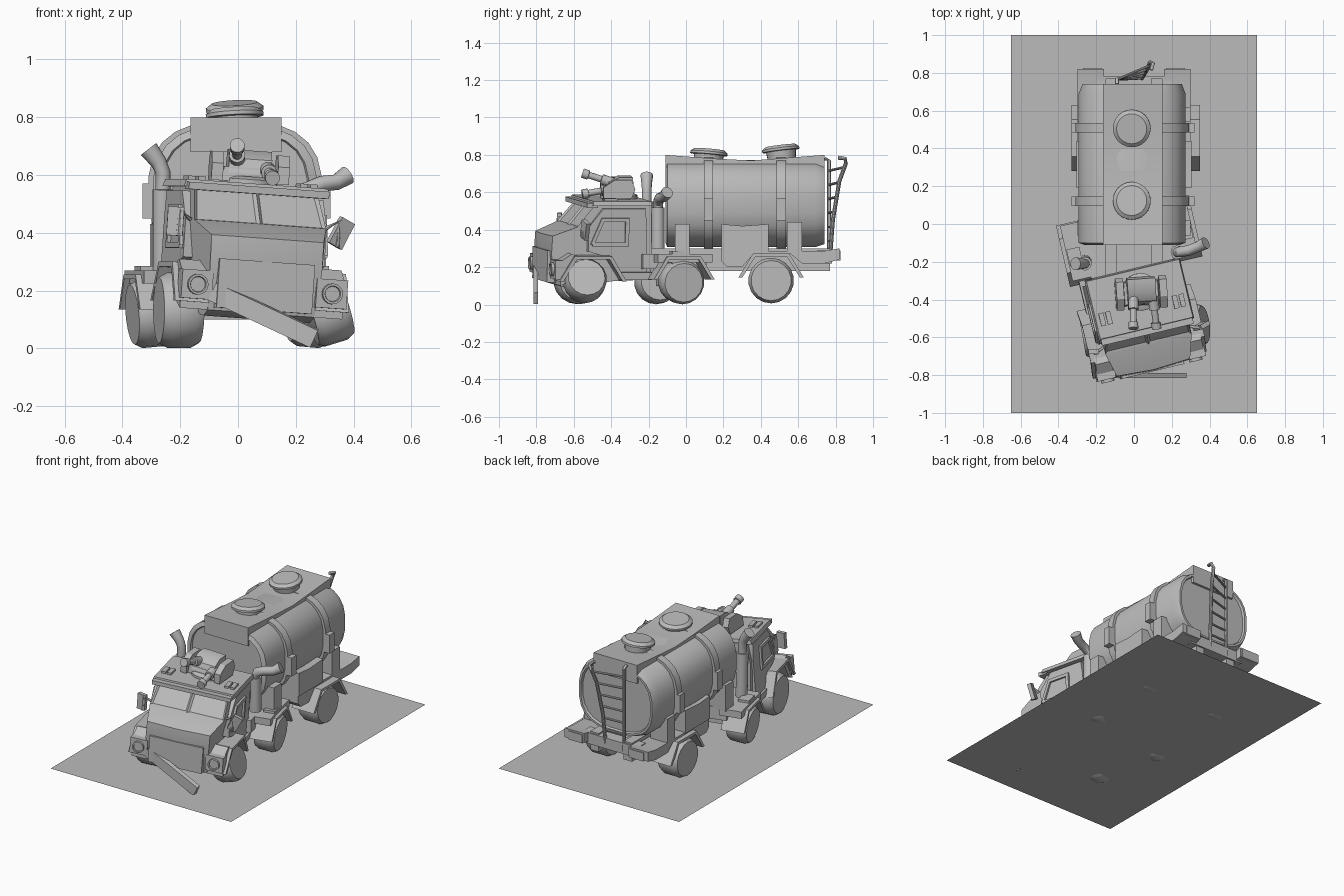
import bpy, bmesh, math
from mathutils import Matrix, Vector

if "Cube" in bpy.data.objects:
    bpy.data.objects.remove(bpy.data.objects["Cube"])

T, R, rad = Matrix.Translation, Matrix.Rotation, math.radians
I = Matrix.Identity(4)
grey = bpy.data.materials.new("plain_grey")
grey.diffuse_color = (0.5, 0.5, 0.5, 1)
grey.use_nodes = True
grey.node_tree.nodes["Principled BSDF"].inputs["Base Color"].default_value = grey.diffuse_color


def finish(name, bm, M=I):
    bmesh.ops.recalc_face_normals(bm, faces=bm.faces)
    bm.transform(M)
    me = bpy.data.meshes.new(name)
    bm.to_mesh(me)
    bm.free()
    me.materials.append(grey)
    ob = bpy.data.objects.new(name, me)
    bpy.context.collection.objects.link(ob)
    return ob


def box(name, lo, hi, M=I, top=1.0):
    """Box between two corners; top scales the upper face."""
    bm = bmesh.new()
    bmesh.ops.create_cube(bm, size=1)
    c = [(a + b) / 2 for a, b in zip(lo, hi)]
    s = [b - a for a, b in zip(lo, hi)]
    for v in bm.verts:
        k = top if v.co.z > 0 else 1
        v.co = Vector((c[0] + v.co.x * s[0] * k, c[1] + v.co.y * s[1] * k, c[2] + v.co.z * s[2]))
    return finish(name, bm, M)


def loft(name, rings, M=I, edit=None):
    """Solid skinned through equal-length closed rings."""
    bm = bmesh.new()
    vs = [[bm.verts.new(p) for p in r] for r in rings]
    n = len(rings[0])
    for a, b in zip(vs, vs[1:]):
        for i in range(n):
            bm.faces.new((a[i], a[(i + 1) % n], b[(i + 1) % n], b[i]))
    bm.faces.new(vs[0])
    bm.faces.new(vs[-1])
    bmesh.ops.recalc_face_normals(bm, faces=bm.faces)
    if edit:
        edit(bm)
    return finish(name, bm, M)


def prism(name, profile, x0, x1, M=I):
    return loft(name, [[(x, y, z) for y, z in profile] for x in (x0, x1)], M)


def lathe(name, prof, n=24, M=I):
    """Solid of revolution round z from (radius, z) pairs."""
    return loft(name, [[(r * math.cos(2 * math.pi * i / n), r * math.sin(2 * math.pi * i / n), z)
                        for i in range(n)] for r, z in prof], M)


def tube(name, pts, r, M=I, n=10):
    """Bent pipe; r may be one radius or one per point."""
    pts = [Vector(p) for p in pts]
    rs = r if isinstance(r, (list, tuple)) else [r] * len(pts)
    rings, side = [], None
    for i, p in enumerate(pts):
        d = (pts[min(i + 1, len(pts) - 1)] - pts[max(i - 1, 0)]).normalized()
        if side is None:
            side = d.orthogonal()
        side = (side - d * side.dot(d)).normalized()
        up = d.cross(side)
        rings.append([p + rs[i] * (math.cos(2 * math.pi * k / n) * side + math.sin(2 * math.pi * k / n) * up)
                      for k in range(n)])
    return loft(name, rings, M)


def wheel(name, c, r, w, yaw=0, camber=0):
    M = T(c) @ R(rad(yaw), 4, 'Z') @ R(rad(camber), 4, 'Y') @ R(rad(90), 4, 'Y')
    h = w / 2
    lathe(name, [(r * .72, -h), (r * .88, -h), (r, -h * .6), (r, h * .6), (r * .88, h), (r * .72, h)], 18, M)


def fender(name, r, x0, x1, M):
    """Angular mudguard over a wheel centred on M."""
    out = [(-1.3, .1), (-.72, 1.05), (.72, 1.05), (1.3, .1)]
    prof = [(a * r, b * r) for a, b in out] + [(a * r * .88, b * r * .88 if b > .5 else b * r) for a, b in out[::-1]]
    prism(name, prof, x0, x1, M)


# flat base sheet
bm = bmesh.new()
bmesh.ops.create_grid(bm, x_segments=1, y_segments=1, size=1)
finish("base_sheet", bm, T((0, 0, .01)) @ Matrix.Diagonal((.65, 1, 1, 1)))

# tank body and straps
def section(y, k, n=24, e=.75):
    out = []
    for i in range(n):
        a = 2 * math.pi * (i + .5) / n
        c, s = math.cos(a), math.sin(a)
        out.append((-.01 + k * .285 * math.copysign(abs(c) ** e, c), y, .54 + k * .235 * math.copysign(abs(s) ** e, s)))
    return out

loft("tank", [section(-.10, .88), section(-.11, .9), section(-.1, 1), section(.69, 1), section(.74, .93),
              section(.74, .88), section(.725, .86)])
for y in (.12, .51):
    loft("tank_strap", [section(y - .025, 1.06), section(y + .025, 1.06)])
    for s in (-1, 1):
        box("strap_buckle", (s * .3 - .03, y - .025, .45), (s * .3 + .02, y + .025, .57))

# walkway on top, gently sagging in the middle
prism("top_walkway", [(-.11, .68), (-.11, .8), (.15, .78), (.35, .77), (.55, .785), (.74, .8), (.74, .68)], -.165, .15)
for y, tilt, z in ((.12, -5, .78), (.51, 7, .80)):
    lathe("hatch", [(.075, -.03), (.08, .02), (.1, .022), (.1, .035), (.08, .05)], 24,
          T((-.01, y, z)) @ R(rad(tilt), 4, 'X') @ R(rad(-3), 4, 'Y'))

# rear ladder, one rail bent outward
tube("ladder_rail", [(-.09, .765, .25), (-.09, .765, .77), (-.09, .74, .78)], .01)
tube("ladder_rail_bent", [(.04, .77, .25), (.05, .785, .45), (.07, .82, .66), (.085, .855, .755), (.1, .85, .78),
                          (.09, .815, .785)], .011)
for t in range(6):
    z = .34 + t * .075
    k = max(0, (z - .4) / .36)
    tube("ladder_rung", [(-.09, .765, z), (.045 + .04 * k, .772 + .078 * k ** 1.3, z + .02 * k)], .007, n=8)
for x in (-.09, .04):
    tube("ladder_foot", [(x, .765, .235), (x, .765, .275)], .016)

# chassis, cross beam, saddles and side lockers
for s in (-1, 1):
    box("chassis_rail", (s * .12 - .03, -.45, .18), (s * .12 + .03, .77, .3))
    prism("rear_shelf", [(.19, .23), (.19, .285), (.73, .285), (.82, .3), (.82, .24), (.74, .22), (.62, .22),
                         (.56, .27), (.36, .27), (.3, .2), (.22, .2)], s * .16, s * .3)
    prism("side_locker", [(.19, .28), (.19, .43), (.3, .42), (.44, .43), (.44, .28)], s * .15, s * .305)
    box("tank_saddle", (s * .24 - .06, -.06, .26), (s * .24 + .06, .02, .43))
    box("rear_saddle", (s * .24 - .06, .54, .27), (s * .24 + .06, .62, .44))
    box("rear_lamp", (s * .22 - .05, .79, .235), (s * .22 + .05, .825, .29))
    fender("rear_fender", .135, -.07, .09, T((s * .26, .455, .13)))
    wheel("rear_wheel", (s * .26, .455, .128), .122, .14)
box("rear_cross_beam", (-.2, .7, .22), (.2, .78, .29))
box("rear_axle", (-.24, .435, .11), (.24, .475, .15))

# middle axle, skewed with the cab
MID = T((-.025, -.09, 0)) @ R(rad(13), 4, 'Z')
box("middle_axle", (-.28, -.02, .1), (.28, .02, .15), MID)
box("middle_deck", (-.24, -.2, .19), (.24, .15, .27), MID)
for s in (-1, 1):
    p = MID @ Vector((s * .285, 0, .122))
    wheel("middle_wheel", p, .118, .13, 13, 5 * s)
    fender("middle_fender", .128, -.075, .075, T(p) @ R(rad(13), 4, 'Z'))
    box("middle_shelf", (s * .27 - .07, -.14, .225), (s * .27 + .07, .16, .27), MID)
    box("middle_bracket", (s * .3 - .035, -.06, .2), (s * .3 + .035, .03, .285), MID)

# cab shell: side profile (y, z, half width), creased along the centre
CAB = T((-.025, -.25, 0)) @ R(rad(13.5), 4, 'Z') @ T((0, 0, .3)) @ R(rad(4), 4, 'Y') @ T((0, 0, -.3))
shell = [(.01, .15, .23), (.01, .43, .245), (.01, .55, .22), (-.30, .55, .22), (-.40, .43, .235), (-.525, .38, .2),
         (-.53, .28, .2), (-.5, .12, .19), (-.44, .1, .19), (-.2, .14, .23)]

def sink_panes(bm):
    bm.normal_update()
    fs = [f for f in bm.faces if f.normal.y < -.5 and f.calc_center_median().z > .46]
    bmesh.ops.inset_individual(bm, faces=fs, thickness=.016, depth=-.01)

loft("cab_shell", [[(s * w, y - (.012 if s == 0 and y < -.48 else 0), z) for y, z, w in shell] for s in (-1, 0, 1)],
     CAB, sink_panes)
box("roof_panel", (-.26, -.32, .545), (.26, .005, .57), CAB, .97)
box("sun_visor", (-.25, -.35, .535), (.25, -.29, .56), CAB)
for x in (-.2, .2):
    for d in (-.018, .018):
        box("roof_vent", (x + d - .013, -.25, .565), (x + d + .013, -.18, .583), CAB)
box("grille_panel", (-.17, -.545, .13), (.17, -.5, .3), CAB)

for s in (-1, 1):
    # doors with recessed windows, steps and pillars
    prism("door", [(-.02, .17), (-.02, .44), (-.03, .53), (-.26, .53), (-.34, .43), (-.34, .3), (-.2, .26), (-.17, .17)],
          s * .2, s * .252, CAB)
    for nm, prof in (("window_bottom", [(-.32, .33), (-.32, .35), (-.12, .35), (-.12, .33)]),
                     ("window_top", [(-.27, .46), (-.26, .48), (-.12, .48), (-.12, .46)]),
                     ("window_front", [(-.33, .34), (-.27, .48), (-.25, .48), (-.31, .34)]),
                     ("window_rear", [(-.14, .34), (-.14, .48), (-.12, .48), (-.12, .34)])):
        prism(nm, prof, s * .245, s * .265, CAB)
    box("door_step", (s * .235 - .03, -.17, .15), (s * .235 + .03, .01, .19), CAB)
    # front mudguard and headlamp
    fender("front_fender", .142, -.06, .06, CAB @ T((s * .25, -.325, .13)))
    prism("fender_nose", [(-.5, .12), (-.5, .25), (-.44, .29), (-.38, .27), (-.45, .14)], s * .17, s * .29, CAB)
    box("headlamp_box", (s * .24 - .055, -.53, .155), (s * .24 + .055, -.47, .255), CAB)
    lathe("headlamp", [(.036, 0), (.036, .015), (.028, .015), (.026, .008)], 16,
          CAB @ T((s * .24, -.53, .205)) @ R(rad(90), 4, 'X'))
    # mirror on its arm
    tube("mirror_arm", [(s * .24, -.36, .43), (s * .285, -.38, .46), (s * .285, -.38, .37)], .008, CAB, 8)
    box("mirror", (-.028, -.012, -.05), (.028, .012, .05),
        CAB @ T((s * .295, -.37, .42)) @ R(rad(12 * (s + 1)), 4, 'Y') @ R(rad(s * 15), 4, 'Z'))

wheel("front_wheel_left", (-.205, -.575, .132), .13, .14, 10, 0)
wheel("front_wheel_right", (.31, -.54, .127), .113, .13, 8, -17)
box("front_axle", (-.22, -.345, .11), (.22, -.305, .15), CAB)

# loose hanging bumper plank
prism("bumper", [(-.815, -.03), (-.815, .035), (-.79, .04), (-.79, -.03)], -.2, .19,
      T((.09, 0, .11)) @ R(rad(25), 4, 'Y'))

# exhaust stacks
tube("exhaust_left", [(-.26, -.2, .25), (-.26, -.21, .55)], .036, n=14)
tube("exhaust_left_tip", [(-.26, -.21, .55), (-.26, -.21, .61), (-.275, -.21, .645), (-.31, -.21, .69)],
     [.026, .026, .028, .034], n=14)
tube("exhaust_right", [(.23, -.15, .3), (.23, -.15, .52)], .036, n=14)
tube("exhaust_right_tip", [(.23, -.15, .52), (.24, -.148, .55), (.29, -.14, .57), (.34, -.12, .575), (.38, -.1, .6)],
     [.026, .028, .028, .028, .033], n=14)

# roof turret: ring, cradle, shields and two barrels
TUR = T((.035, -.36, .575)) @ R(rad(4), 4, 'Y') @ R(rad(4), 4, 'Z')
lathe("turret_ring", [(.1, -.015), (.1, .01), (.08, .02)], 20, TUR)
box("turret_base", (-.1, -.07, 0), (.1, .06, .05), TUR, .9)
prism("turret_body", [(-.07, .03), (-.05, .08), (.0, .11), (.07, .11), (.08, .03)], -.075, .075, TUR)
for s in (-1, 1):
    prism("turret_shield", [(-.09, 0), (-.09, .06), (-.03, .1), (.06, .1), (.08, .05), (.06, 0)],
          s * .095, s * .135, TUR)
for nm, a, b in (("barrel_raised", (-.045, -.02, .07), (-.06, -.19, .125)),
                 ("barrel_low", (.06, -.03, .05), (.07, -.2, .02))):
    a, b = Vector(a), Vector(b)
    q = [a.lerp(b, t) for t in (0, .4, .41, .8, .81, 1)]
    tube(nm, q, [.028, .028, .018, .018, .026, .026], TUR, 12)

# smooth rounded parts, keep hard edges crisp
bpy.ops.object.select_all(action='SELECT')
bpy.context.view_layer.objects.active = bpy.context.selected_objects[0]
bpy.ops.object.shade_smooth_by_angle(angle=rad(32))
